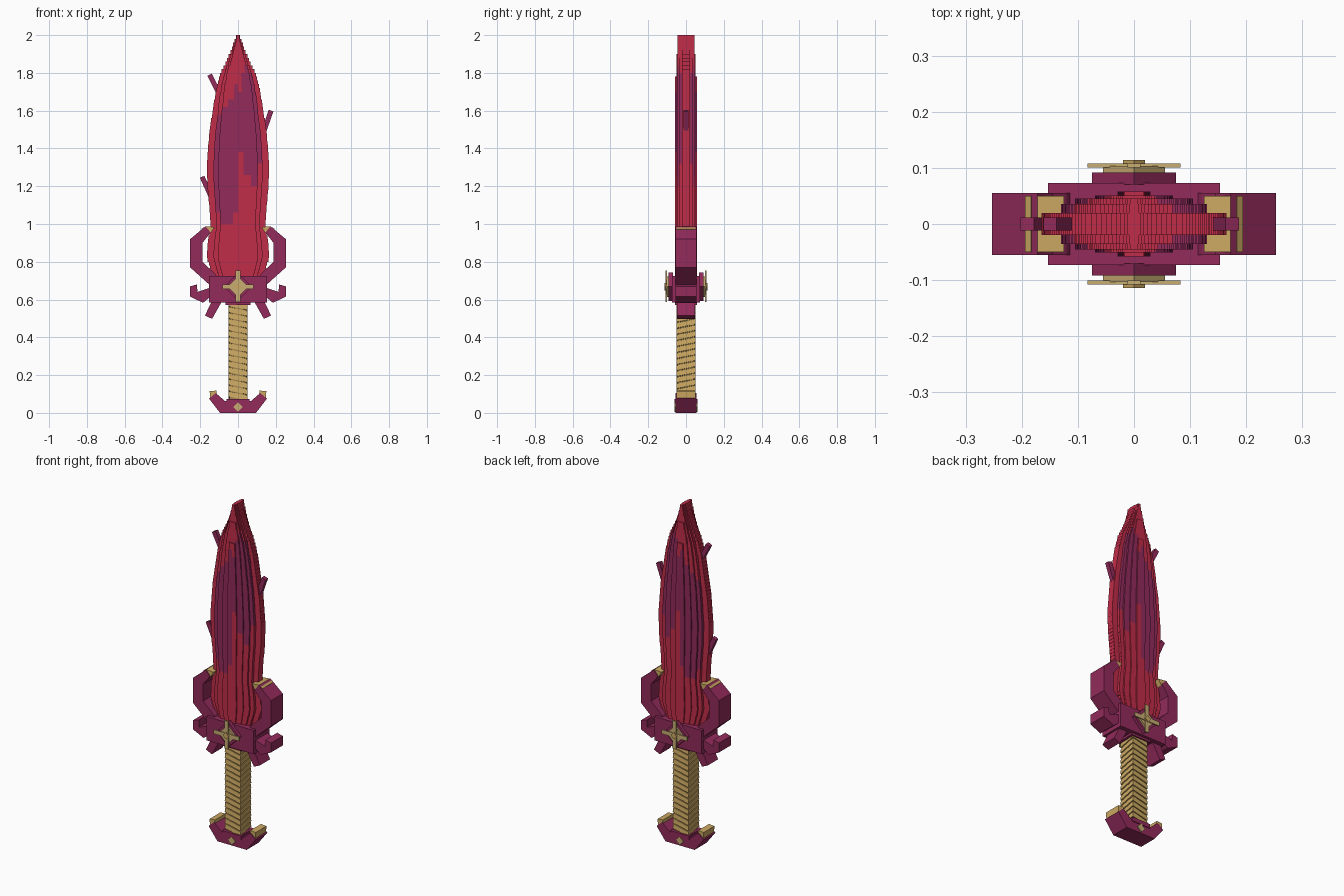
import bpy, bmesh, math
from mathutils import Vector

if "Cube" in bpy.data.objects:
    bpy.data.objects.remove(bpy.data.objects["Cube"])


def material(name, rgb):
    m = bpy.data.materials.new(name)
    m.diffuse_color = (*rgb, 1)
    m.use_nodes = True
    m.node_tree.nodes["Principled BSDF"].inputs["Base Color"].default_value = m.diffuse_color
    return m


RED = material("crimson", (0.53, 0.026, 0.068))
PURPLE = material("plum", (0.29, 0.024, 0.105))
GOLD = material("gold", (0.61, 0.40, 0.125))
PALE = material("pale_gold", (0.58, 0.42, 0.17))
DARK = material("dark_gold", (0.36, 0.23, 0.07))


def finish(name, bm, *mats):
    bmesh.ops.recalc_face_normals(bm, faces=bm.faces)
    me = bpy.data.meshes.new(name)
    bm.to_mesh(me)
    bm.free()
    for m in mats:
        me.materials.append(m)
    ob = bpy.data.objects.new(name, me)
    bpy.context.collection.objects.link(ob)
    return ob


def add_prism(bm, pts, y0, y1, mat=0):
    """Extrude an (x, z) outline from y0 to y1."""
    a = [bm.verts.new((x, y0, z)) for x, z in pts]
    b = [bm.verts.new((x, y1, z)) for x, z in pts]
    n = len(pts)
    faces = [bm.faces.new(a), bm.faces.new(b[::-1])]
    for i in range(n):
        j = (i + 1) % n
        faces.append(bm.faces.new((a[i], b[i], b[j], a[j])))
    for f in faces:
        f.material_index = mat


def rect(x0, x1, z0, z1):
    return [(x0, z0), (x1, z0), (x1, z1), (x0, z1)]


def diamond(r, z):
    return [(-r, z), (0, z - r), (r, z), (0, z + r)]


def prism(name, pts, y0, y1, mat):
    bm = bmesh.new()
    add_prism(bm, pts, y0, y1)
    return finish(name, bm, mat)


def pair(name, pts, y, mat):
    """The same part on the left and the right side."""
    for side, s in (("right", 1), ("left", -1)):
        prism(f"{name}_{side}", [(s * x, z) for x, z in pts], -y, y, mat)


def bar(p, q, width):
    """Outline of a straight bar from p to q."""
    p, q = Vector(p), Vector(q)
    d = (q - p).normalized() * width / 2
    n = Vector((-d.y, d.x))
    return [tuple(v) for v in (p + n, p - n, q - n, q + n)]


# Blade: stepped slabs, thicker toward the middle, with a jagged plum core
OUTLINE = [(0.70, 0.12), (0.75, 0.14), (0.82, 0.165), (0.90, 0.16), (0.99, 0.145),
           (1.10, 0.152), (1.20, 0.162), (1.32, 0.165), (1.50, 0.15), (1.70, 0.118),
           (1.80, 0.092), (1.86, 0.062), (1.92, 0.036), (1.97, 0.018), (2.0, 0.008)]
COLUMNS = [0, 0.18, 0.42, 0.64, 0.79, 1.0]
THICK = [0.058, 0.051, 0.045, 0.036, 0.02]
CORE = {(-1, 3): (1.06, 1.58), (-1, 2): (1.0, 1.62), (-1, 1): (1.0, 1.66),
        (-1, 0): (1.06, 1.74), (1, 0): (1.38, 1.70), (1, 1): (1.26, 1.80),
        (1, 2): (1.20, 1.84), (1, 3): (1.30, 1.80)}


def half_width(z):
    for (z0, w0), (z1, w1) in zip(OUTLINE, OUTLINE[1:]):
        if z <= z1:
            return w0 + (w1 - w0) * (z - z0) / (z1 - z0)
    return OUTLINE[-1][1]


bm = bmesh.new()
STEP = 0.02
for k in range(65):
    z = 0.70 + k * STEP
    w = half_width(z + STEP / 2)
    cap = 0.06 if z < 1.77 else 0.051 if z < 1.89 else 0.045
    for s in (-1, 1):
        for i, t in enumerate(THICK):
            lo, hi = CORE.get((s, i), (9, 9))
            t = min(t, cap)
            x0, x1 = s * w * COLUMNS[i], s * w * COLUMNS[i + 1]
            add_prism(bm, rect(x0, x1, z, z + STEP), -t, t, int(lo <= z < hi))
finish("blade", bm, RED, PURPLE)

# Thorns along the blade edge
for i, (p, q) in enumerate([((-0.15, 1.79), (-0.10, 1.69)), ((0.175, 1.60), (0.14, 1.50)),
                            ((-0.19, 1.25), (-0.145, 1.15))]):
    prism(f"thorn_{i + 1}", bar(p, q, 0.026), -0.012, 0.012, PURPLE)

# Guard: block, curved horns, side hooks and lower prongs
prism("guard_block", rect(-0.153, 0.153, 0.585, 0.725), -0.073, 0.073, PURPLE)
prism("guard_collar", rect(-0.065, 0.065, 0.572, 0.59), -0.058, 0.058, PURPLE)
pair("guard_horn", [(0.10, 0.70), (0.153, 0.68), (0.253, 0.77), (0.253, 0.92), (0.172, 0.988),
                    (0.145, 0.955), (0.188, 0.90), (0.188, 0.80), (0.12, 0.735)], 0.055, PURPLE)
pair("horn_tip", [(0.172, 0.988), (0.125, 0.984), (0.145, 0.95), (0.155, 0.957)], 0.05, GOLD)
pair("horn_band", [(0.181, 0.975), (0.191, 0.967), (0.194, 0.973), (0.184, 0.982)], 0.05, GOLD)
pair("guard_hook", [(0.14, 0.665), (0.215, 0.64), (0.217, 0.68), (0.253, 0.67), (0.253, 0.615),
                    (0.185, 0.583), (0.14, 0.62)], 0.055, PURPLE)
pair("guard_prong", [(0.08, 0.60), (0.135, 0.60), (0.175, 0.515), (0.137, 0.498)], 0.048, PURPLE)

# Star emblem on both faces of the guard
C = 0.668
STAR = [(0, 0.083), (0.013, 0.013), (0.083, 0.013), (0.083, -0.013), (0.013, -0.013)]
CROSS = [(-0.083, C - 0.012), (-0.012, C - 0.012), (-0.012, C - 0.08), (0.012, C - 0.08),
         (0.012, C - 0.012), (0.083, C - 0.012), (0.083, C + 0.012), (0.012, C + 0.012),
         (0.012, C + 0.085), (-0.012, C + 0.085), (-0.012, C + 0.012), (-0.083, C + 0.012)]
for side, s in (("front", -1), ("back", 1)):
    prism(f"emblem_base_{side}", diamond(0.075, C), s * 0.07, s * 0.092, PURPLE)
    prism(f"emblem_diamond_{side}", diamond(0.055, C), s * 0.09, s * 0.103, PALE)
    prism(f"emblem_cross_{side}", CROSS, s * 0.101, s * 0.108, PALE)
    prism(f"emblem_stud_{side}", diamond(0.02, C), s * 0.106, s * 0.114, GOLD)

# Grip: square core with slanted wrapped bands
prism("grip_core", rect(-0.044, 0.044, 0.06, 0.59), -0.044, 0.044, DARK)
bm = bmesh.new()
CORNERS = [(-1, -1, 0.022), (1, -1, 0), (1, 1, 0.022), (-1, 1, 0)]
PITCH, BAND = 0.032, 0.026
for k in range(16):
    z = 0.065 + k * PITCH
    loops = [[bm.verts.new((sx * r, sy * r, z + dz + h)) for sx, sy, dz in CORNERS]
             for r, h in ((0.042, 0), (0.051, 0), (0.049, BAND), (0.042, BAND))]
    for a, b in zip(loops, loops[1:] + loops[:1]):
        for i in range(4):
            j = (i + 1) % 4
            bm.faces.new((a[i], a[j], b[j], b[i]))
finish("grip_wrap", bm, GOLD)

# Pommel: anchor-shaped foot with gold tips and a small gem
prism("pommel", [(-0.095, 0), (0.095, 0), (0.153, 0.075), (0.118, 0.105), (0.068, 0.062),
                 (-0.068, 0.062), (-0.118, 0.105), (-0.153, 0.075)], -0.055, 0.055, PURPLE)
prism("pommel_collar", rect(-0.06, 0.06, 0.05, 0.074), -0.06, 0.06, PURPLE)
pair("pommel_tip", [(0.112, 0.10), (0.147, 0.07), (0.150, 0.115), (0.115, 0.118)], 0.05, GOLD)
for side, s in (("front", -1), ("back", 1)):
    prism(f"pommel_gem_{side}", diamond(0.025, 0.03), s * 0.053, s * 0.061, PALE)
